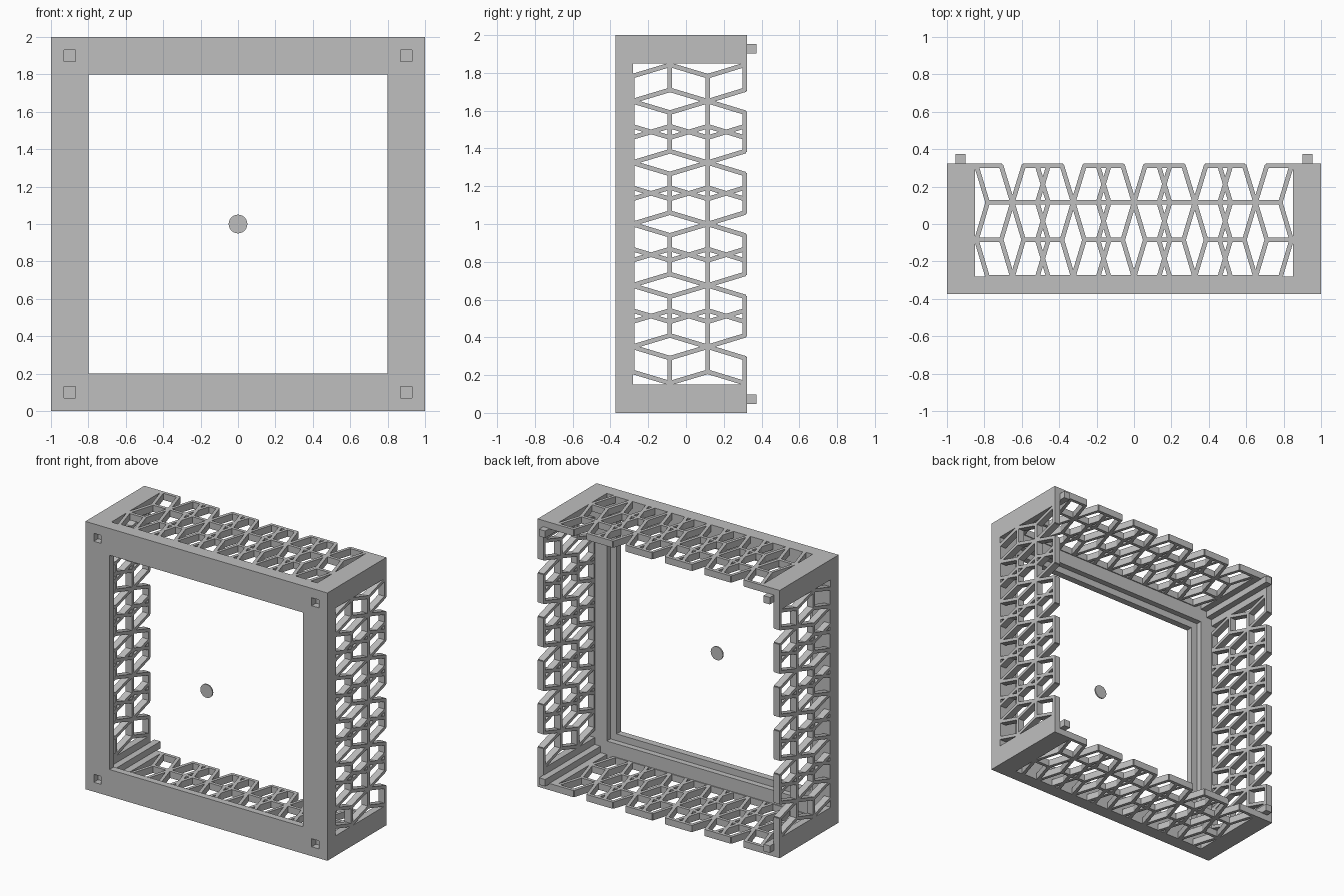
import bpy, bmesh
from math import pi, atan2
from mathutils import Matrix, Vector

cube = bpy.data.objects.get("Cube")
if cube:
    bpy.data.objects.remove(cube, do_unlink=True)

grey = bpy.data.materials.new("plain grey")
grey.use_nodes = True
colour = (0.52, 0.52, 0.52, 1)
grey.diffuse_color = colour
grey.node_tree.nodes["Principled BSDF"].inputs["Base Color"].default_value = colour

CENTRE = Vector((0, 0, 1))
FRONT, LEDGE, RIM, BACK = -0.373, -0.323, -0.28, 0.323
INNER = 0.85      # where the lattice meets the solid corners
WALL = 0.05       # thickness of the side walls
STRUT = 0.024


def add_box(bm, lo, hi, matrix=Matrix()):
    lo, hi = Vector(lo), Vector(hi)
    place = Matrix.Translation((lo + hi) / 2) @ Matrix.Diagonal((*(hi - lo), 1))
    bmesh.ops.create_cube(bm, size=1, matrix=matrix @ place)


def finish(name, bm):
    mesh = bpy.data.meshes.new(name)
    bm.to_mesh(mesh)
    bm.free()
    mesh.materials.append(grey)
    ob = bpy.data.objects.new(name, mesh)
    ob.location = CENTRE
    bpy.context.collection.objects.link(ob)
    return ob


def box(name, lo, hi):
    bm = bmesh.new()
    add_box(bm, lo, hi)
    return finish(name, bm)


def cut(ob, cutter):
    cutter.hide_render = True
    mod = ob.modifiers.new("cut", 'BOOLEAN')
    mod.operation, mod.solver, mod.object = 'DIFFERENCE', 'EXACT', cutter
    bpy.context.view_layer.objects.active = ob
    bpy.ops.object.modifier_apply(modifier=mod.name)
    bpy.data.objects.remove(cutter, do_unlink=True)


# Front frame with window, stepped rim and four square sockets
frame = box("front_frame", (-1, FRONT, -1), (1, RIM, 1))
cut(frame, box("window_cutter", (-0.8, -1, -0.8), (0.8, 1, 0.8)))
cut(frame, box("step_cutter", (-INNER, LEDGE, -INNER), (INNER, 1, INNER)))
corners = [(sx, sz) for sx in (-1, 1) for sz in (-1, 1)]
sockets = bmesh.new()
for sx, sz in corners:
    add_box(sockets, (sx * 0.9 - 0.03, FRONT - 0.1, sz * 0.9 - 0.03),
            (sx * 0.9 + 0.03, LEDGE, sz * 0.9 + 0.03))
cut(frame, finish("socket_cutter", sockets))

# Angled corner walls, each holding a square rod that ends in a peg
for sx, sz in corners:
    tag = ("lower", "upper")[sz > 0] + ("_right", "_left")[sx > 0]
    corner = box("corner_wall_" + tag, (sx - 0.15 * (sx > 0), RIM, sz - 0.15 * (sz > 0)),
                 (sx + 0.15 * (sx < 0), BACK, sz + 0.15 * (sz < 0)))
    inside = Vector((sx * (0.8 - WALL), 0, sz * (0.8 - WALL)))
    reach = Vector((0.2, 1, 0.2))
    cut(corner, box("corner_cutter", inside - reach, inside + reach))
    mid = Vector((sx * 0.928, 0, sz * 0.928))
    box("peg_rod_" + tag, mid + Vector((-0.026, RIM, -0.026)), mid + Vector((0.026, -FRONT, 0.026)))


# Lattice walls: mirrored zigzag struts joined by cross links
def lattice(name, turn):
    bm = bmesh.new()
    spin = Matrix.Rotation(turn, 4, 'Y')

    def strut(a, b):
        a, b = Vector(a), Vector(b)
        d = b - a
        ext = d.length / 2 + STRUT * 0.2
        place = (spin @ Matrix.Translation(((a.x + b.x) / 2, (a.y + b.y) / 2, 0))
                 @ Matrix.Rotation(atan2(d.y, d.x), 4, 'Z'))
        add_box(bm, (-ext, -STRUT / 2, 1 - WALL), (ext, STRUT / 2, 1), place)

    rows = [BACK - STRUT / 2, 0.115, -0.085, RIM - 0.005]
    pitch, swing = 0.325, 0.06
    nodes = [i * pitch for i in range(-2, 3)]
    end = 2.5 * pitch

    # Zigzags: a touching pair on each node, a crossing pair midway, one at each end
    zigzags = [(-end - swing / 2, swing), (end + swing / 2, -swing)]
    for x in nodes:
        zigzags += [(x - swing, swing), (x + swing, -swing)]
    for x in nodes[1:]:
        mid = x - pitch / 2
        zigzags += [(mid - swing / 2, swing), (mid + swing / 2, -swing)]
    for x, shift in zigzags:
        points = [(x + shift * (r % 2), y) for r, y in enumerate(rows)]
        for a, b in zip(points, points[1:]):
            strut(a, b)

    # Links: full length on odd rows, broken at the nodes on even rows
    stops = [-INNER] + [x + s for x in nodes for s in (-swing, swing)] + [INNER]
    for r, y in enumerate(rows):
        if r % 2:
            strut((swing / 2 - end, y), (end - swing / 2, y))
        else:
            for a, b in zip(stops[::2], stops[1::2]):
                strut((a, y), (b, y))
    finish(name, bm)


for n, side in enumerate(("top", "left", "bottom", "right")):
    lattice(side + "_lattice", n * pi / 2)

# Small centre disc
bm = bmesh.new()
bmesh.ops.create_cone(bm, cap_ends=True, segments=32, radius1=0.05, radius2=0.05, depth=0.01,
                      matrix=Matrix.Translation((0, FRONT + 0.005, 0)) @ Matrix.Rotation(pi / 2, 4, 'X'))
finish("centre_disc", bm)
